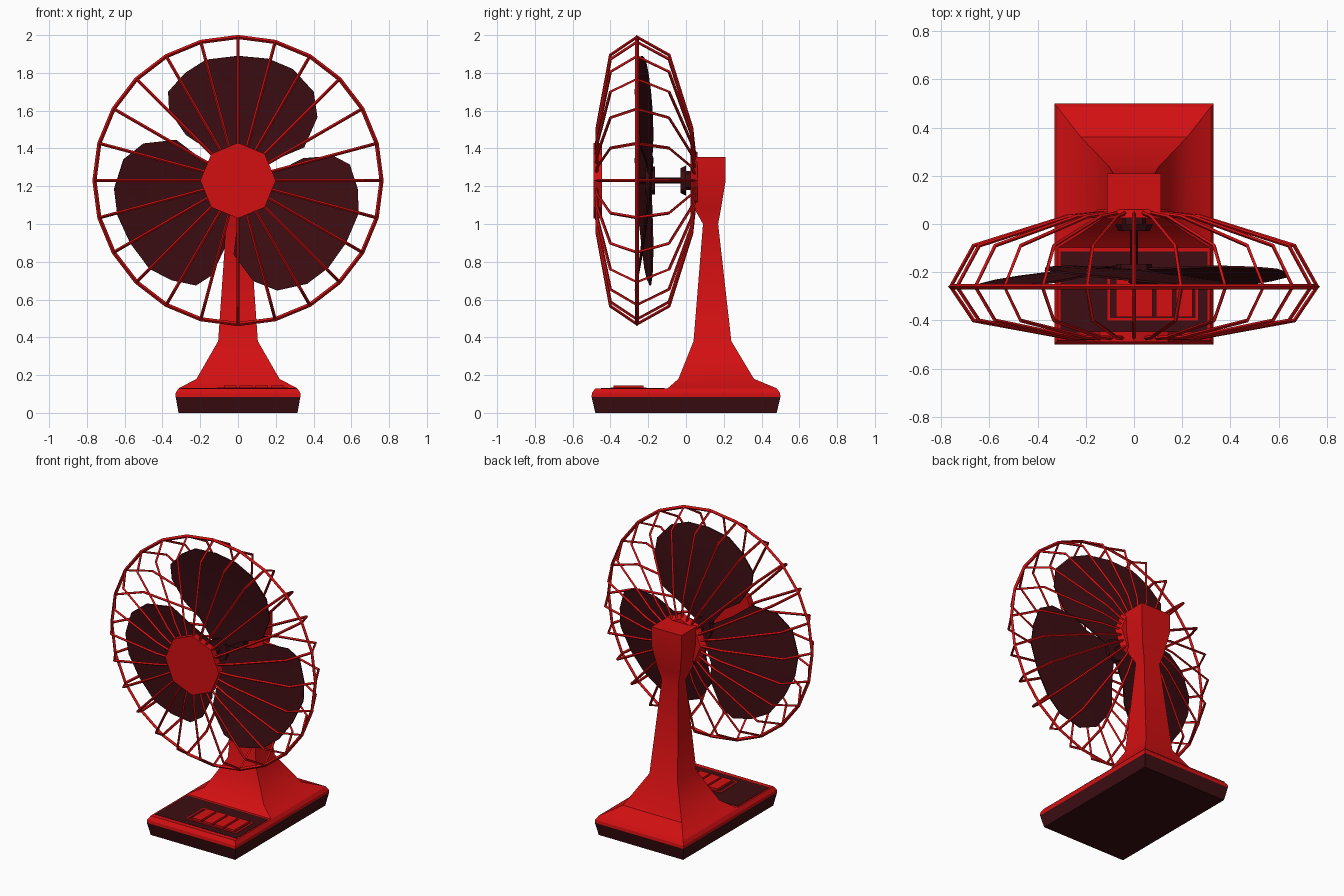
import bpy, bmesh, math
from mathutils import Matrix

if "Cube" in bpy.data.objects:
    bpy.data.objects.remove(bpy.data.objects["Cube"])

CZ = 1.23  # height of the fan axis


def material(name, rgb):
    m = bpy.data.materials.new(name)
    m.diffuse_color = (*rgb, 1)
    m.use_nodes = True
    m.node_tree.nodes["Principled BSDF"].inputs["Base Color"].default_value = m.diffuse_color
    return m


RED = material("red", (0.65, 0.005, 0.006))
DARK = material("dark_red", (0.045, 0.004, 0.006))


def finish(name, bm, mat):
    bmesh.ops.recalc_face_normals(bm, faces=bm.faces)
    me = bpy.data.meshes.new(name)
    bm.to_mesh(me)
    bm.free()
    me.materials.append(mat)
    ob = bpy.data.objects.new(name, me)
    bpy.context.collection.objects.link(ob)
    return ob


def loft(name, sections, mat):
    """Stack rectangles given as (z, y_front, y_back, half_width)."""
    bm = bmesh.new()
    rings = [[bm.verts.new(p) for p in ((-w, a, z), (w, a, z), (w, b, z), (-w, b, z))]
             for z, a, b, w in sections]
    for lo, hi in zip(rings, rings[1:]):
        for i in range(4):
            j = (i + 1) % 4
            bm.faces.new((lo[i], lo[j], hi[j], hi[i]))
    bm.faces.new(rings[0])
    bm.faces.new(rings[-1])
    return finish(name, bm, mat)


def box(name, x0, x1, y0, y1, z0, z1, mat):
    ob = loft(name, [(z0, y0, y1, (x1 - x0) / 2), (z1, y0, y1, (x1 - x0) / 2)], mat)
    ob.location.x = (x0 + x1) / 2
    return ob


def disc(name, r1, r2, y0, y1, mat, sides=8):
    """Cylinder or cone along the fan axis, r1 at y0 and r2 at y1."""
    bm = bmesh.new()
    bmesh.ops.create_cone(bm, cap_ends=True, segments=sides, radius1=r1, radius2=r2,
                          depth=y1 - y0)
    bm.transform(Matrix.Translation((0, (y0 + y1) / 2, CZ)) @ Matrix.Rotation(-math.pi / 2, 4, 'X'))
    return finish(name, bm, mat)


# Base: dark tray and red cover
loft("base_tray", [(0, -0.48, 0.48, 0.315), (0.085, -0.5, 0.5, 0.33)], DARK)
loft("base_cover", [(0.085, -0.5, 0.5, 0.33), (0.105, -0.498, 0.498, 0.33),
                    (0.13, -0.48, 0.48, 0.315)], RED)

# Control panel with a frame and four push buttons
box("control_panel", -0.305, 0.305, -0.45, -0.115, 0.125, 0.132, DARK)
for n, (a, b, c, d) in enumerate([(-0.11, 0.265, -0.40, -0.39), (-0.11, 0.265, -0.22, -0.21),
                                  (-0.11, -0.10, -0.39, -0.22), (0.255, 0.265, -0.39, -0.22)]):
    box(f"button_frame_{n}", a, b, c, d, 0.13, 0.135, RED)
for n in range(4):
    x = -0.075 + n * 0.083
    box(f"button_{n}", x, x + 0.068, -0.385, -0.225, 0.13, 0.145, RED)

# Stand: flared foot, tapering neck and head in one loft
stand = loft("stand", [(0.128, -0.10, 0.485, 0.318), (0.18, -0.04, 0.36, 0.22),
                       (0.38, 0.04, 0.24, 0.105), (1.0, 0.09, 0.17, 0.062),
                       (1.08, 0.045, 0.185, 0.085), (1.23, 0.04, 0.21, 0.112),
                       (1.355, 0.04, 0.21, 0.112)], RED)

# Motor mounting plate, axle and collars
disc("mount_plate", 0.175, 0.15, 0.025, 0.06, RED)
disc("rear_collar", 0.065, 0.08, -0.03, 0.0, DARK)
disc("collar_neck", 0.05, 0.05, 0.0, 0.03, DARK)
disc("axle", 0.016, 0.016, -0.26, 0.0, DARK)
disc("blade_hub", 0.075, 0.075, -0.215, -0.165, DARK)

# Three twisted blades from one outline (x, height above the axis)
OUTLINE = [(0.05, 0.03), (0.195, 0.11), (0.35, 0.175), (0.42, 0.335), (0.40, 0.47),
           (0.29, 0.59), (0.16, 0.645), (0, 0.66), (-0.17, 0.64), (-0.28, 0.57),
           (-0.37, 0.47), (-0.365, 0.37), (-0.275, 0.24), (-0.16, 0.165), (-0.05, 0.03)]


def blade_point(x, z):
    return (x, -0.19 - 0.1 * x - 0.1 * (x * x + z * z), z)


for k in range(3):
    bm = bmesh.new()
    cx, cz = 0.02, 0.38
    rings = [[bm.verts.new(blade_point(cx + (x - cx) * s, cz + (z - cz) * s)) for x, z in OUTLINE]
             for s in (1, 0.5)]
    centre = bm.verts.new(blade_point(cx, cz))
    for i in range(len(OUTLINE)):
        j = (i + 1) % len(OUTLINE)
        bm.faces.new((rings[0][i], rings[0][j], rings[1][j], rings[1][i]))
        bm.faces.new((rings[1][i], rings[1][j], centre))
    blade = finish(f"blade_{k}", bm, DARK)
    blade.location.z = CZ
    blade.rotation_euler.y = k * 2 * math.pi / 3
    mod = blade.modifiers.new("thickness", 'SOLIDIFY')
    mod.thickness = 0.008
    mod.offset = 0


# Cage: 24 bent wires and an outer ring
def wires(name, paths, radius, cyclic):
    cu = bpy.data.curves.new(name, 'CURVE')
    cu.dimensions = '3D'
    cu.bevel_depth = radius
    cu.bevel_resolution = 0
    cu.use_fill_caps = True
    for path in paths:
        sp = cu.splines.new('POLY')
        sp.points.add(len(path) - 1)
        for p, co in zip(sp.points, path):
            p.co = (*co, 1)
        sp.use_cyclic_u = cyclic
        sp.use_smooth = False
    cu.materials.append(RED)
    bpy.context.collection.objects.link(bpy.data.objects.new(name, cu))


def polar(r, y, a):
    return (r * math.sin(a), y, CZ + r * math.cos(a))


PROFILE = [(0.17, -0.473), (0.28, -0.47), (0.665, -0.40), (0.76, -0.26),
           (0.665, -0.09), (0.28, 0.03), (0.14, 0.045)]
angles = [math.radians(15 * i) for i in range(24)]
wires("cage_wires", [[polar(r, y, a) for r, y in PROFILE] for a in angles], 0.0085, False)
wires("cage_ring", [[polar(0.76, -0.26, a) for a in angles]], 0.011, True)
disc("cage_front_cap", 0.2, 0.2, -0.49, -0.445, RED)

# Smooth the stand while keeping its corners sharp
bpy.context.view_layer.objects.active = stand
stand.select_set(True)
bpy.ops.object.shade_smooth_by_angle(angle=math.radians(35))
